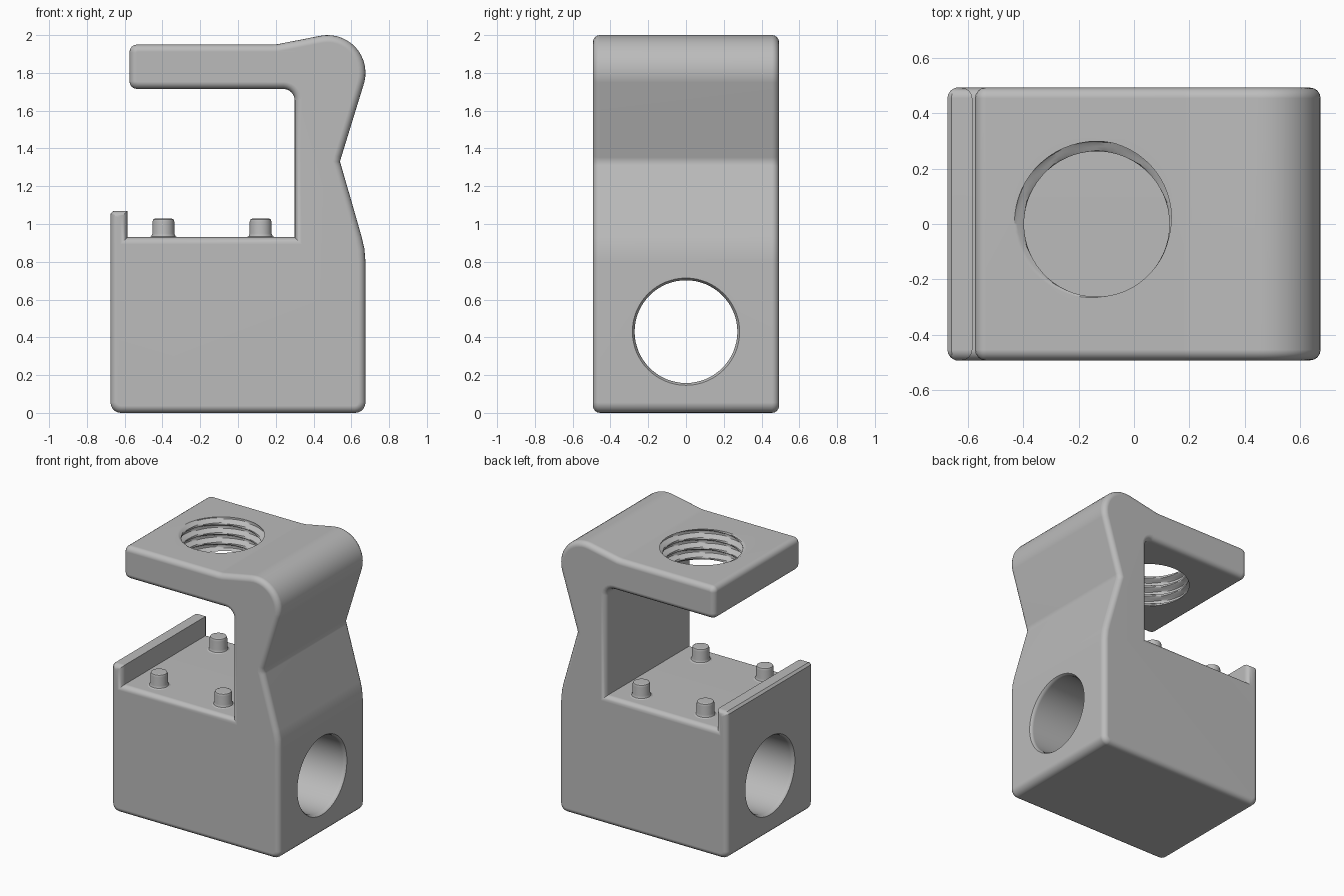
import bpy, bmesh
from math import sin, cos, pi, radians
from mathutils import Matrix, Vector

if "Cube" in bpy.data.objects:
    bpy.data.objects.remove(bpy.data.objects["Cube"])

grey = bpy.data.materials.new("plain grey")
grey.use_nodes = True
grey.diffuse_color = (0.5, 0.5, 0.5, 1)
grey.node_tree.nodes["Principled BSDF"].inputs["Base Color"].default_value = (0.5, 0.5, 0.5, 1)


def make_object(name, bm):
    bmesh.ops.recalc_face_normals(bm, faces=bm.faces[:])
    mesh = bpy.data.meshes.new(name)
    bm.to_mesh(mesh)
    bm.free()
    mesh.materials.append(grey)
    obj = bpy.data.objects.new(name, mesh)
    bpy.context.collection.objects.link(obj)
    return obj


def finish(obj):
    bpy.ops.object.select_all(action='DESELECT')
    bpy.context.view_layer.objects.active = obj
    obj.select_set(True)
    bpy.ops.object.shade_smooth_by_angle(angle=radians(32))
    mod = obj.modifiers.new("even shading", 'WEIGHTED_NORMAL')
    mod.keep_sharp = True


def arc(cx, cz, r, start, end, steps):
    angles = [radians(start + (end - start) * i / steps) for i in range(steps + 1)]
    return [(cx + r * cos(a), cz + r * sin(a)) for a in angles]


def tube(name, radius_at, heights, sides):
    """Closed round solid about z, with a radius for every height and angle."""
    bm = bmesh.new()
    rings = []
    for i, z in enumerate(heights):
        ring = []
        for k in range(sides):
            a = 2 * pi * k / sides
            r = radius_at(i, z, a)
            ring.append(bm.verts.new((r * cos(a), r * sin(a), z)))
        rings.append(ring)
    for low, high in zip(rings, rings[1:]):
        for k in range(sides):
            n = (k + 1) % sides
            bm.faces.new((low[k], low[n], high[n], high[k]))
    bm.faces.new(rings[0][::-1])
    bm.faces.new(rings[-1])
    return make_object(name, bm)


def cut(target, cutter):
    mod = target.modifiers.new("cut", 'BOOLEAN')
    mod.operation, mod.solver, mod.object = 'DIFFERENCE', 'EXACT', cutter
    bpy.ops.object.select_all(action='DESELECT')
    bpy.context.view_layer.objects.active = target
    target.select_set(True)
    bpy.ops.object.modifier_apply(modifier=mod.name)
    bpy.data.objects.remove(cutter)


# Side outline: base block, waisted neck, overhanging arm, shelf and lip
outline = (
    arc(-0.62, 0.055, 0.055, 180, 270, 5)
    + arc(0.62, 0.055, 0.055, 270, 360, 5)
    + [(0.675, 0.8), (0.669, 0.87), (0.655, 0.93)]
    + [(0.546, 1.31), (0.54, 1.33), (0.546, 1.352)]
    + arc(0.475, 1.8, 0.2, -15, 101, 14)
    + [(0.21, 1.952), (0.18, 1.95)]
    + arc(-0.535, 1.91, 0.04, 90, 180, 4)
    + arc(-0.535, 1.755, 0.04, 180, 270, 4)
    + arc(0.24, 1.655, 0.06, 90, 0, 6)
    + [(0.3, 0.93), (-0.585, 0.93), (-0.585, 1.07), (-0.66, 1.07), (-0.675, 1.055)]
)
HALF = 0.493
bm = bmesh.new()
front = bm.faces.new([bm.verts.new((x, -HALF, z)) for x, z in outline])
swept = bmesh.ops.extrude_face_region(bm, geom=[front], use_keep_orig=True)["geom"]
bmesh.ops.translate(bm, verts=[v for v in swept if isinstance(v, bmesh.types.BMVert)],
                    vec=Vector((0, 2 * HALF, 0)))
bmesh.ops.recalc_face_normals(bm, faces=bm.faces[:])
rims = [e for e in bm.edges if abs(e.verts[0].co.y - e.verts[1].co.y) < 0.001]
bmesh.ops.bevel(bm, geom=rims, offset=0.038, segments=4, profile=0.5,
                affect='EDGES', clamp_overlap=False)
body = make_object("clamp_body", bm)

# Round passage through the base, slightly flared at both mouths
flare = [0.03, 0.012, 0.004, 0, 0, 0.004, 0.012, 0.03]
along = [-0.695, -0.675, -0.665, -0.65, 0.65, 0.665, 0.675, 0.695]
passage = tube("passage_cutter", lambda i, z, a: 0.272 + flare[i], along, 64)
passage.data.transform(Matrix.Translation((0, 0, 0.43)) @ Matrix.Rotation(pi / 2, 4, 'Y'))
cut(body, passage)

# Threaded hole in the arm
PITCH = 0.07


def thread_radius(i, z, a):
    phase = (z / PITCH - a / (2 * pi)) % 1
    ridge = abs(2 * phase - 1)
    return 0.263 + 0.036 * min(1, max(0, (0.8 - ridge) / 0.5))


thread = tube("thread_cutter", thread_radius, [1.65 + PITCH * i / 10 for i in range(52)], 60)
thread.data.transform(Matrix.Translation((-0.135, 0, 0)))
cut(body, thread)
finish(body)

# Four locating pegs on the shelf
peg_radii = [0.075, 0.075, 0.064, 0.058, 0.058, 0.053, 0.042]
peg_heights = [0.9, 0.93, 0.935, 0.95, 1.012, 1.025, 1.03]
for side_x, x in (("right", -0.395), ("left", 0.12)):
    for side_y, y in (("front", -0.34), ("back", 0.34)):
        peg = tube(f"peg_{side_y}_{side_x}", lambda i, z, a: peg_radii[i], peg_heights, 32)
        peg.location = (x, y, 0)
        finish(peg)
